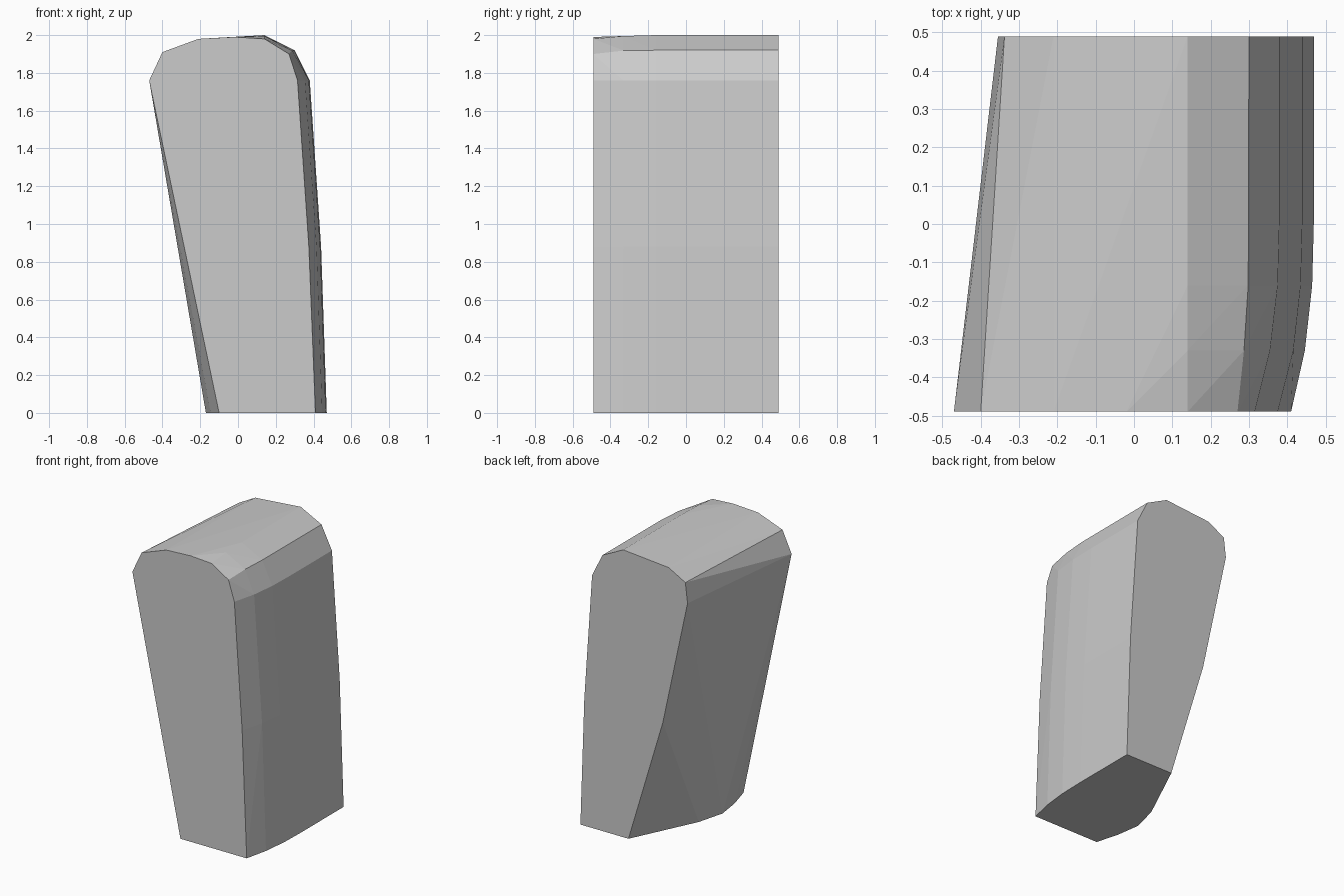
import bpy, bmesh

if "Cube" in bpy.data.objects:
    bpy.data.objects.remove(bpy.data.objects["Cube"])

# Cross-sections (x, z) of the wedge block at stations along y
front = [(-0.10, 0), (-0.285, 0.88), (-0.47, 1.76), (-0.40, 1.91), (-0.21, 1.98),
         (-0.02, 1.99), (0.14, 1.98), (0.27, 1.90), (0.315, 1.76), (0.375, 0.88), (0.41, 0)]
back = [(0.10, 0), (-0.165, 0.88), (-0.355, 1.76), (-0.338, 1.90), (-0.21, 1.97),
        (0.14, 2.0), (0.30, 1.92), (0.38, 1.76), (0.44, 0.88), (0.47, 0)]
# Rounded lower-left and right-hand edges between the two ends
near = [(-0.145, 0), (0.14, 1.995), (0.287, 1.918), (0.355, 1.76), (0.416, 0.88), (0.446, 0)]
middle = [(-0.17, 0), (0.14, 2.0), (0.298, 1.92), (0.375, 1.76), (0.435, 0.88), (0.465, 0)]
centre = [(-0.12, 0), (0.14, 2.0), (0.30, 1.92), (0.38, 1.76), (0.44, 0.88), (0.47, 0)]

sections = [(-0.49, front), (-0.33, near), (-0.16, middle), (0.03, centre), (0.49, back)]

# Wrap the sections in one closed convex skin
bm = bmesh.new()
for y, profile in sections:
    for x, z in profile:
        bm.verts.new((x, y, z))
hull = bmesh.ops.convex_hull(bm, input=bm.verts)
loose = [v for v in bm.verts if not v.link_faces]
bmesh.ops.delete(bm, geom=loose, context='VERTS')
bmesh.ops.dissolve_limit(bm, angle_limit=0.01, verts=bm.verts, edges=bm.edges)
bmesh.ops.recalc_face_normals(bm, faces=bm.faces)

mesh = bpy.data.meshes.new("wedge_block")
bm.to_mesh(mesh)
bm.free()
block = bpy.data.objects.new("wedge_block", mesh)
bpy.context.collection.objects.link(block)
